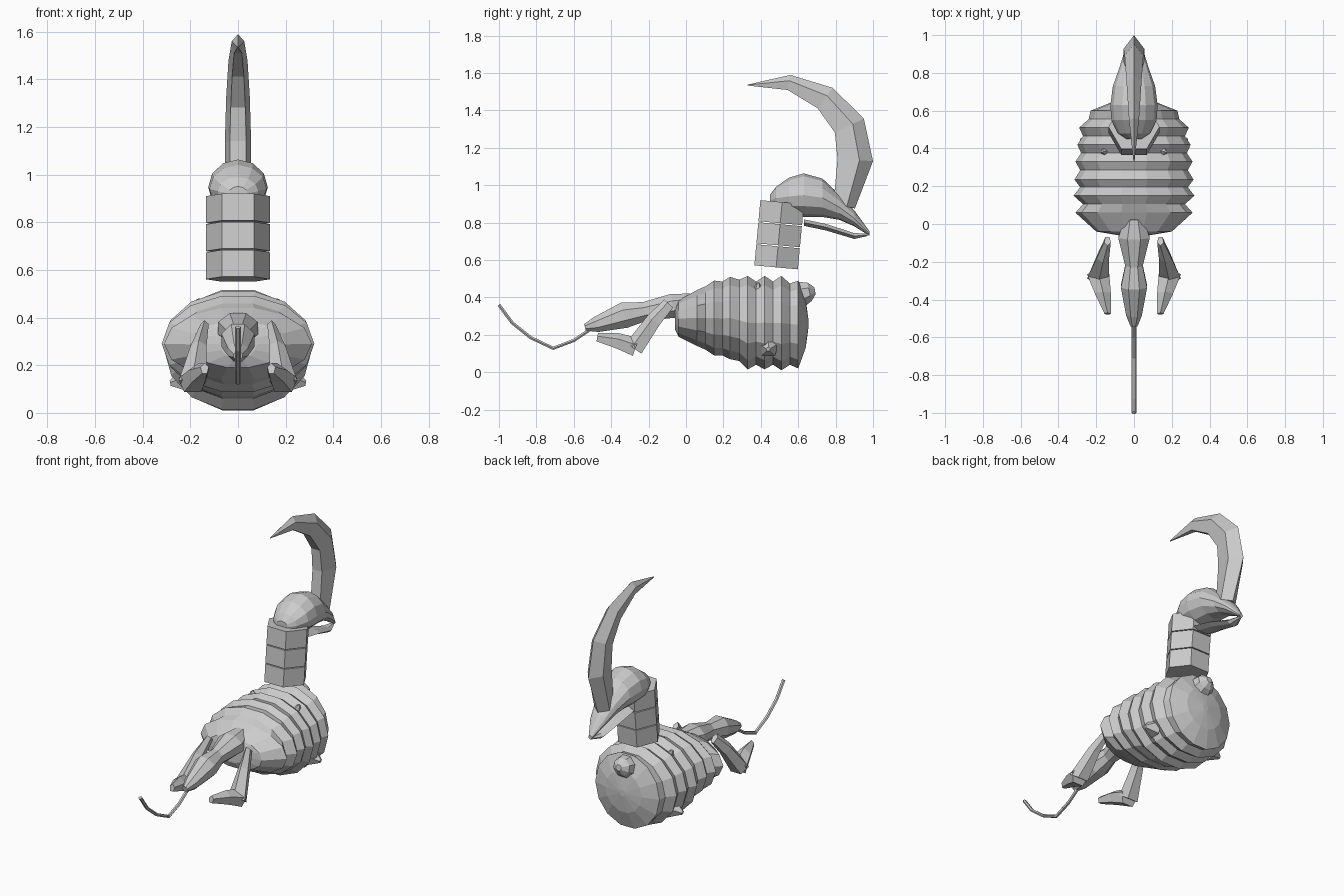
import bpy, bmesh, math
from mathutils import Vector, Matrix

cube = bpy.data.objects.get("Cube")
if cube:
    bpy.data.objects.remove(cube, do_unlink=True)

grey = bpy.data.materials.new("stone_grey")
grey.use_nodes = True
COLOUR = (0.6, 0.6, 0.6, 1)
grey.diffuse_color = COLOUR
grey.node_tree.nodes["Principled BSDF"].inputs["Base Color"].default_value = COLOUR


def finish(name, bm):
    bmesh.ops.recalc_face_normals(bm, faces=bm.faces)
    mesh = bpy.data.meshes.new(name)
    bm.to_mesh(mesh)
    bm.free()
    mesh.materials.append(grey)
    obj = bpy.data.objects.new(name, mesh)
    bpy.context.scene.collection.objects.link(obj)
    return obj


def loft(name, sections, sides, turn=0.0, upright=False):
    """Skin rings given as (x, y, z, half width, half height)."""
    bm = bmesh.new()
    centres = [Vector(s[:3]) for s in sections]
    rings = []
    for i, (x, y, z, w, h) in enumerate(sections):
        along = centres[min(i + 1, len(centres) - 1)] - centres[max(i - 1, 0)]
        up = Vector((0, 0, 1)) if upright else Vector((0, -along.z, along.y)).normalized()
        ring = []
        for k in range(sides):
            a = math.tau * (k + turn) / sides
            ring.append(bm.verts.new(centres[i] + Vector((w * math.cos(a), 0, 0)) + up * h * math.sin(a)))
        rings.append(ring)
    for a, b in zip(rings, rings[1:]):
        for k in range(sides):
            j = (k + 1) % sides
            bm.faces.new((a[k], a[j], b[j], b[k]))
    bm.faces.new(rings[0])
    bm.faces.new(rings[-1])
    return finish(name, bm)


def cone(name, place, aim, r1, r2, depth, sides, spin=0.0):
    bm = bmesh.new()
    turn = Vector(aim).to_track_quat("Z", "Y").to_matrix().to_4x4()
    bmesh.ops.create_cone(bm, cap_ends=True, segments=sides, radius1=r1, radius2=r2, depth=depth,
                          matrix=Matrix.Translation(place) @ turn @ Matrix.Rotation(spin, 4, "Z"))
    return finish(name, bm)


# Ribbed body: y, half width, top, bottom
body = [(-.06, .08, .35, .23), (-.04, .2, .385, .19), (.06, .31, .44, .14), (.105, .27, .46, .12),
        (.15, .32, .49, .09), (.195, .285, .485, .09), (.235, .315, .51, .07), (.285, .285, .495, .06),
        (.33, .31, .515, .015), (.375, .28, .485, .04), (.42, .3, .515, .015), (.465, .27, .485, .04),
        (.51, .29, .515, .01), (.555, .24, .475, .04), (.6, .23, .49, .02), (.64, .13, .39, .13),
        (.655, .02, .28, .24)]
loft("ribbed_body", [(0, y, (t + b) / 2, w, (t - b) / 2 * 1.025) for y, w, t, b in body], 14, 0, True)

# Knob at the rear
loft("rear_knob", [(0, .55, .4, .06, .06), (0, .625, .42, .07, .07),
                   (0, .66, .43, .06, .055), (0, .69, .435, .02, .02)], 8, .5)

# Front limb and thin whip
loft("front_trunk", [(0, .03, .37, .055, .055), (0, -.07, .355, .09, .07), (0, -.22, .325, .05, .055),
                     (0, -.33, .305, .075, .075), (0, -.48, .255, .045, .045), (0, -.54, .24, .02, .02)], 8, .5)
loft("whip", [(0, y, z, .012, .01) for y, z in
              [(-.48, .25), (-.6, .17), (-.71, .128), (-.83, .185), (-.93, .265), (-1, .36)]], 6)

for side, label in ((1, "left"), (-1, "right")):
    # Bent leg
    loft("thigh_" + label, [(side * .14, -.09, .365, .018, .035), (side * .165, -.17, .275, .035, .045),
                            (side * .19, -.275, .125, .062, .055)], 5, .75)
    loft("shin_" + label, [(side * .19, -.27, .13, .062, .055), (side * .165, -.37, .165, .045, .045),
                           (side * .14, -.475, .185, .018, .025)], 5, .75)
    # Small spikes on the flanks
    cone("low_spike_" + label, (side * .25, .44, .13), (side, 0, -.2), .06, .012, .07, 5)
    cone("high_spike_" + label, (side * .16, .385, .455), (side * .4, 0, 1), .03, .008, .05, 5)

# Neck of three tilted hexagonal blocks
for i in range(3):
    block = cone("neck_block", (0, .487 + .011 * i, .617 + .118 * i), (0, .09, 1),
                 .135, .135, .113, 6)
    # Put block corners at the sides
    if max(v.co.x for v in block.data.vertices) < .13:
        pivot = Matrix.Translation((0, .487 + .011 * i, .617 + .118 * i))
        block.data.transform(pivot @ Matrix.Rotation(math.pi / 6, 4, Vector((0, .09, 1))) @ pivot.inverted())

# Skull with beak: y, half width, top, bottom
skull = [(.45, .04, .95, .89), (.48, .085, .99, .87), (.55, .12, 1.04, .84), (.63, .125, 1.063, .83),
         (.73, .112, 1.035, .83), (.82, .08, .95, .815), (.9, .055, .865, .78), (.98, .012, .755, .73)]
loft("skull_and_beak", [(0, y, (t + b) / 2, w, (t - b) / 2) for y, w, t, b in skull], 12, 0, True)
loft("lower_jaw", [(0, .63, .8, .07, .02), (0, .75, .775, .065, .02),
                   (0, .9, .728, .04, .018), (0, .97, .735, .01, .008)], 6, 0, True)

# Curved horn
loft("horn", [(0, .84, .89, .058, .065), (0, .895, 1.135, .058, .105), (0, .865, 1.315, .052, .095),
              (0, .74, 1.46, .042, .075), (0, .55, 1.545, .028, .045), (0, .33, 1.535, .003, .003)], 5, .25 + 2.5)
